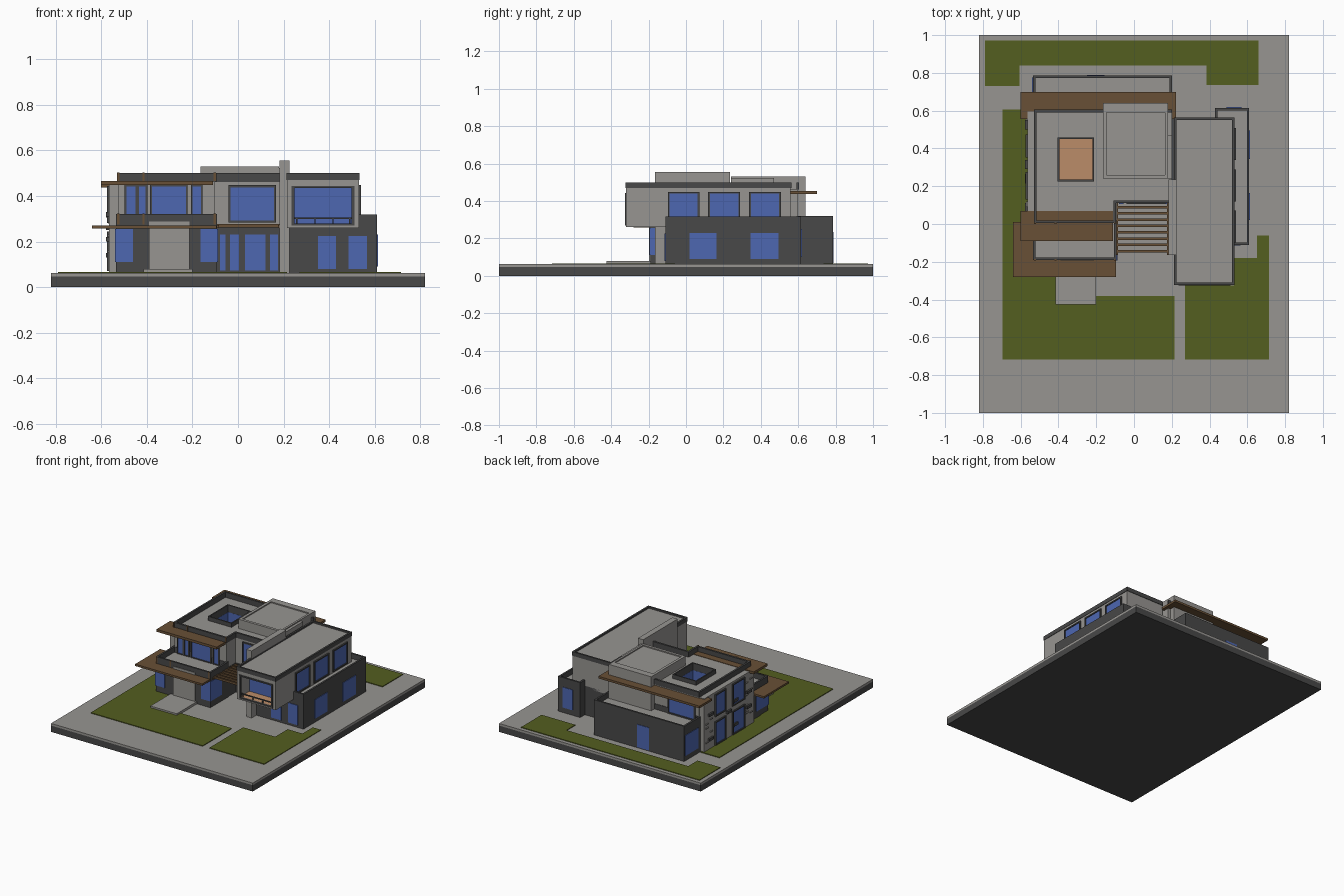
import bpy, bmesh, random

if "Cube" in bpy.data.objects:
    bpy.data.objects.remove(bpy.data.objects["Cube"])
random.seed(3)


def mat(name, r, g, b):
    m = bpy.data.materials.new(name)
    m.diffuse_color = (r, g, b, 1)
    m.use_nodes = True
    m.node_tree.nodes["Principled BSDF"].inputs["Base Color"].default_value = m.diffuse_color
    return m


GREY = mat("light grey plaster", .31, .30, .285)
DARK = mat("dark grey cladding", .065, .065, .065)
BLUE = mat("blue glass", .075, .135, .44)
GREEN = mat("lawn green", .088, .112, .014)
WOOD = mat("brown timber", .14, .08, .037)
TAN = mat("tan floor", .50, .265, .14)


def make(name, boxes, m):
    """One object out of boxes (x0, x1, y0, y1, z0, z1)."""
    bm = bmesh.new()
    for x0, x1, y0, y1, z0, z1 in boxes:
        vs = bmesh.ops.create_cube(bm, size=1)["verts"]
        for v in vs:
            v.co = (x1 if v.co.x > 0 else x0, y1 if v.co.y > 0 else y0, z1 if v.co.z > 0 else z0)
    me = bpy.data.meshes.new(name)
    bm.to_mesh(me)
    bm.free()
    me.materials.append(m)
    ob = bpy.data.objects.new(name, me)
    bpy.context.collection.objects.link(ob)
    return ob


def ring(outer, inner, z0, z1):
    """Four boxes filling the space between two rectangles (x0, x1, y0, y1)."""
    a, b, c, d = outer
    e, f, g, h = inner
    return [(a, e, c, d, z0, z1), (f, b, c, d, z0, z1), (e, f, c, g, z0, z1), (e, f, h, d, z0, z1)]


def parapet(name, x0, x1, y0, y1, z0, z1, t=.013):
    make(name, ring((x0, x1, y0, y1), (x0 + t, x1 - t, y0 + t, y1 - t), z0, z1), DARK)


def prism(name, pts, z0, z1, m):
    """Flat outline pulled up from z0 to z1."""
    bm = bmesh.new()
    f = bm.faces.new([bm.verts.new((x, y, z0)) for x, y in pts])
    top = bmesh.ops.extrude_face_region(bm, geom=[f])["geom"]
    bmesh.ops.translate(bm, vec=(0, 0, z1 - z0), verts=[v for v in top if isinstance(v, bmesh.types.BMVert)])
    bmesh.ops.recalc_face_normals(bm, faces=bm.faces)
    me = bpy.data.meshes.new(name)
    bm.to_mesh(me)
    bm.free()
    me.materials.append(m)
    bpy.context.collection.objects.link(bpy.data.objects.new(name, me))


def window(name, side, p, a0, a1, z0, z1, t=.009, frame=True):
    """Glass plate with a dark frame on a wall; side is F, B, L or R, p the wall plane."""
    s = -1 if side in "FL" else 1

    def bar(u0, u1, w0, w1, d):
        lo, hi = sorted((p - s * .002, p + s * d))
        return (u0, u1, lo, hi, w0, w1) if side in "FB" else (lo, hi, u0, u1, w0, w1)
    make(name + "_glass", [bar(a0, a1, z0, z1, .004)], BLUE)
    if frame:
        make(name + "_frame", [bar(a0 - t, a0, z0 - t, z1 + t, .01), bar(a1, a1 + t, z0 - t, z1 + t, .01),
                               bar(a0, a1, z0 - t, z0, .01), bar(a0, a1, z1, z1 + t, .01)], DARK)


# Plot: base, paving, lawns, entrance step
make("plot_base", [(-.82, .82, -1, 1, 0, .046)], DARK)
make("paving", [(-.82, .82, -1, 1, .046, .062)], GREY)
prism("lawn_left", [(-.695, -.717), (.215, -.717), (.215, -.38), (-.2, -.38), (-.415, -.38), (-.415, -.1),
                    (-.54, -.1), (-.54, .605), (-.695, .605)], .06, .067, GREEN)
prism("lawn_right", [(.27, -.717), (.715, -.717), (.715, -.06), (.65, -.06), (.65, -.18), (.53, -.18),
                     (.53, -.325), (.27, -.325)], .06, .067, GREEN)
prism("lawn_back", [(-.79, .73), (-.605, .73), (-.605, .838), (.385, .838), (.385, .735), (.66, .735),
                    (.66, .972), (-.79, .972)], .06, .067, GREEN)
make("entrance_step", [(-.415, -.2, -.425, -.18, .06, .079)], GREY)

# Ground floor volumes
make("ground_core", [(-.525, .2, .11, .605, .06, .275), (-.525, -.095, 0, .12, .06, .275)], DARK)
make("ground_left_wing", [(-.535, -.092, -.19, .02, .06, .275)], DARK)
make("ground_right_wing", [(.2, .45, -.11, .56, .06, .275), (.43, .61, -.11, .615, .06, .275)], DARK)
make("ground_rear_wing", [(-.535, .2, .59, .785, .06, .275)], DARK)

# Terraces and their parapets
make("terrace_floors", [(-.53, -.1, -.185, .02, .27, .28), (.44, .605, -.105, .61, .27, .28),
                        (-.53, .195, .595, .78, .27, .28)], GREY)
parapet("left_terrace_parapet", -.535, -.092, -.19, .02, .26, .32)
parapet("right_terrace_parapet", .43, .61, -.11, .615, .26, .318)
parapet("rear_terrace_parapet", -.535, .2, .59, .785, .26, .32)

# Upper left storey, built around a glazed light well
well = (-.395, -.22, .235, .45)
out = (-.525, -.1, .01, .6)
make("upper_left_walls", ring(out, (-.4, -.215, .23, .455), .275, .462), GREY)
make("upper_middle_walls", [(-.1, .2, .115, .6, .275, .462)], GREY)
make("well_floor", [(-.41, -.2, .22, .465, .268, .285)], TAN)
make("well_glass", ring((-.4, -.215, .23, .455), (-.394, -.221, .236, .449), .275, .44), BLUE)
make("well_rim", ring((-.404, -.211, .226, .459), well, .44, .492), DARK)
t = .014
make("main_roof_parapet", [
    (-.53, -.53 + t, .005, .605, .462, .5), (-.53, -.095, .005, .005 + t, .462, .5),
    (-.095 - t, -.095, .005, .11, .462, .5), (-.095 - t, .2, .11, .11 + t, .462, .5),
    (-.53, .2, .605 - t, .605, .462, .5)], DARK)

# Roof tower with a sunken panel, and the tall fin wall
make("stair_tower", [(-.165, .18, .24, .64, .275, .522), (.17, .2, .24, .47, .275, .522)], GREY)
make("tower_roof_rim", ring((-.165, .18, .24, .64), (-.145, .165, .26, .59), .52, .53), GREY)
make("fin_wall", [(.183, .226, -.165, .235, .06, .555)], GREY)

# Upper right storey with front loggia
make("upper_right_body", [(.215, .53, -.2, .56, .26, .472)], GREY)
make("loggia_shell", [(.215, .237, -.32, -.2, .26, .472), (.508, .53, -.32, -.2, .26, .472),
                      (.237, .508, -.32, -.2, .26, .272), (.237, .508, -.32, -.2, .442, .472)], GREY)
make("loggia_floor", [(.237, .508, -.315, -.2, .272, .278)], TAN)
make("loggia_glass", [(.237, .508, -.206, -.199, .278, .442)], BLUE)
make("loggia_frame", [(.235, .247, -.326, -.31, .27, .444), (.498, .51, -.326, -.31, .27, .444),
                      (.247, .498, -.326, -.31, .27, .28), (.247, .498, -.326, -.31, .434, .444)], DARK)
make("loggia_rail", [(.247, .498, -.312, -.306, .298, .306)]
     + [(x, x + .005, -.312, -.306, .278, .3) for x in (.255, .335, .415, .488)], DARK)
parapet("right_roof_parapet", .213, .533, -.323, .563, .47, .5)
make("right_roof", [(.222, .524, -.314, .554, .468, .488)], GREY)

# Timber canopies
make("lower_canopy", [(-.64, -.095, -.28, -.19, .257, .271), (-.64, -.535, -.19, .01, .257, .271)], WOOD)
make("upper_canopy", [(-.6, -.11, -.09, .07, .447, .465)], WOOD)
make("rear_canopy", [(-.6, .222, .6, .7, .438, .454), (-.6, -.53, .555, .6, .438, .454),
                     (.2, .222, .555, .6, .438, .454)], WOOD)

# Pergola over the entry court
make("pergola_slats", [(-.092, .184, .083 - i * .0333, .096 - i * .0333, .262, .277) for i in range(8)], WOOD)
make("pergola_rails", [(-.092, -.084, -.165, .11, .26, .272), (.176, .184, -.165, .11, .26, .272)], WOOD)

# Timber trims on the parapets
make("parapet_trims", [(x, x + .01, -.194, -.186, .275, .322) for x in (-.53, -.42, -.107)]
     + [(x, x + .01, .001, .009, .465, .502) for x in (-.53, -.42, -.107)], WOOD)

# Entrance panel
make("entrance_panel", [(-.39, -.212, -.198, -.185, .062, .257)], GREY)
make("entrance_panel_top", [(-.39, -.212, -.194, -.185, .257, .288)], GREY)

# Left side wall panel with ledges
make("left_side_panel", [(-.565, -.52, .02, .595, .06, .458)], GREY)
make("left_ledges", [(-.578, -.56, y, y + .05, z, z + .02)
                     for y, z in ((.5, .31), (.5, .13), (.215, .305), (.29, .25), (.06, .31), (.06, .2), (.215, .13))],
     DARK)
make("left_stones", [(-.571, -.56, y, y + .03, z, z + .008) for y, z in
                     ((random.choice((.04, .09, .3, .5, .55)), random.uniform(.1, .43)) for _ in range(14))], GREY)
for y0, y1 in ((.14, .265), (.36, .465)):
    window("left_lower_window_%d" % (y0 * 100), "L", -.565, y0, y1, .08, .235)
    window("left_upper_window_%d" % (y0 * 100), "L", -.565, y0, y1, .29, .435)

# Corner windows of the left wing
window("corner_front_left", "F", -.19, -.539, -.46, .11, .255, frame=False)
window("corner_front_right", "F", -.19, -.165, -.088, .11, .255, frame=False)
window("corner_side_left", "L", -.535, -.194, -.05, .11, .255, frame=False)
window("corner_side_right", "R", -.092, -.194, -.06, .11, .255, frame=False)

# Entry court glazing
for i, (a, b) in enumerate(((-.08, -.055), (-.035, .005), (.03, .12), (.14, .175))):
    window("entry_glazing_%d" % i, "F", .11, a, b, .072, .23, frame=False)

# Right wing windows
for i, (a, b) in enumerate(((.35, .43), (.485, .565))):
    window("right_front_window_%d" % i, "F", -.11, a, b, .08, .225, frame=False)
for i, (a, b) in enumerate(((.02, .163), (.345, .495))):
    window("right_side_window_%d" % i, "R", .61, a, b, .09, .23, frame=False)
for i, (a, b) in enumerate(((-.088, .062), (.127, .28), (.347, .498))):
    window("upper_side_window_%d" % i, "R", .53, a, b, .3, .44)
window("right_back_window", "B", .615, .49, .57, .1, .25, frame=False)

# Upper front windows
window("upper_middle_window", "F", .115, -.032, .157, .292, .438)
for i, (a, b) in enumerate(((-.49, -.45), (-.435, -.405), (-.378, -.228), (-.2, -.163))):
    window("upper_left_window_%d" % i, "F", .01, a, b, .285, .442, t=.007)

# Rear windows
window("rear_door", "B", .785, -.25, -.155, .068, .235, frame=False)
window("rear_corner_side", "L", -.535, .625, .775, .1, .25, frame=False)
window("rear_upper_window", "B", .6, -.49, -.285, .29, .432)
